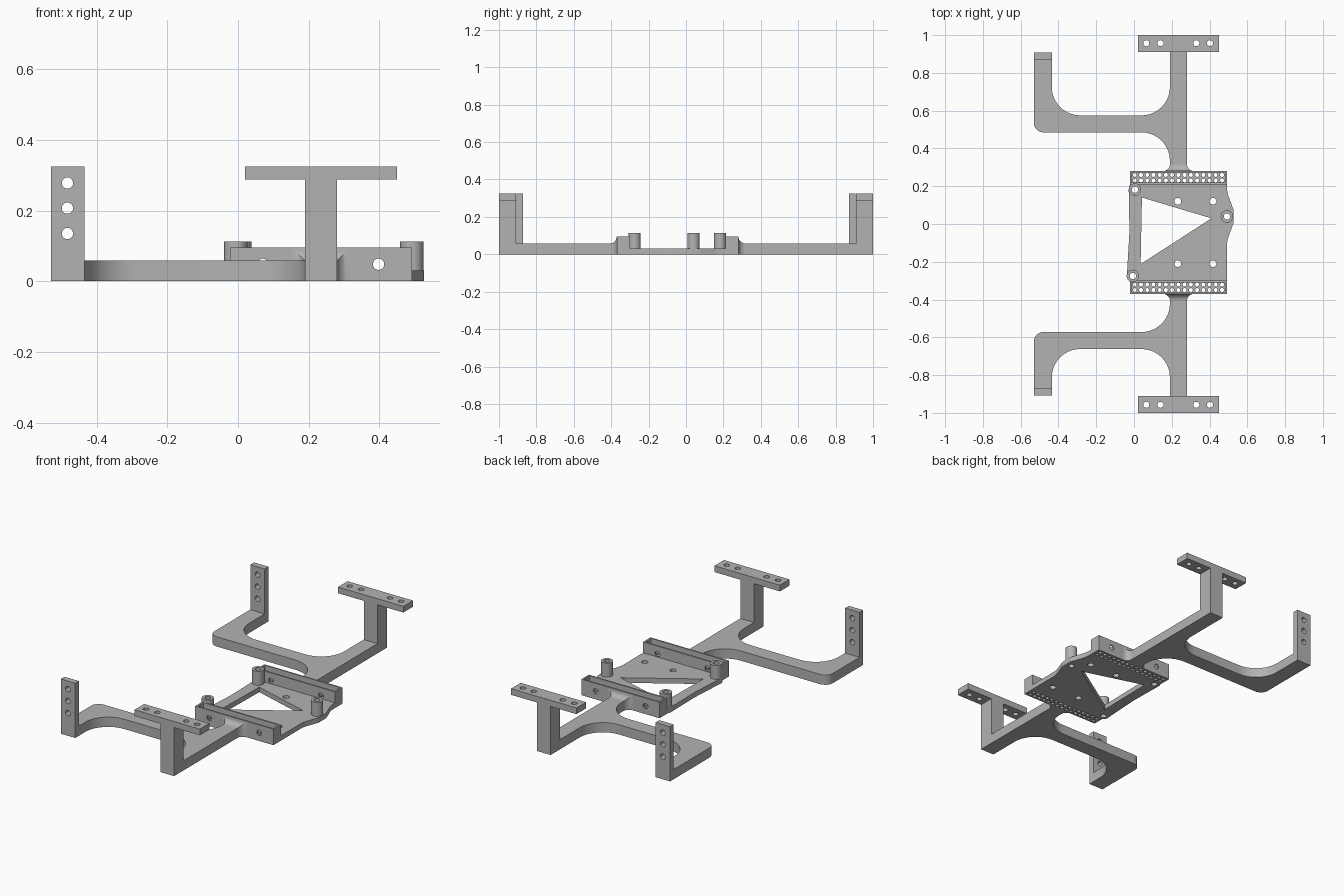
import bpy, bmesh, math
from mathutils import Vector, Matrix

default = bpy.data.objects.get("Cube")
if default:
    bpy.data.objects.remove(default, do_unlink=True)

grey = bpy.data.materials.new("neutral grey")
grey.use_nodes = True
grey.diffuse_color = (0.45, 0.45, 0.45, 1)
grey.node_tree.nodes["Principled BSDF"].inputs["Base Color"].default_value = (0.45, 0.45, 0.45, 1)


def finish(bm, name):
    bmesh.ops.recalc_face_normals(bm, faces=bm.faces)
    mesh = bpy.data.meshes.new(name)
    bm.to_mesh(mesh)
    bm.free()
    mesh.materials.append(grey)
    obj = bpy.data.objects.new(name, mesh)
    bpy.context.collection.objects.link(obj)
    return obj


def activate(obj):
    bpy.ops.object.select_all(action='DESELECT')
    obj.select_set(True)
    bpy.context.view_layer.objects.active = obj


def rounded(corners, steps=10):
    """Turn (x, y, radius) corners into an outline with filleted corners."""
    out = []
    for i, (x, y, r) in enumerate(corners):
        p = Vector((x, y))
        if not r:
            out.append(p)
            continue
        a = (Vector(corners[i - 1][:2]) - p).normalized()
        b = (Vector(corners[(i + 1) % len(corners)][:2]) - p).normalized()
        half = a.angle(b) / 2
        centre = p + (a + b).normalized() * r / math.sin(half)
        start = p + a * r / math.tan(half) - centre
        end = p + b * r / math.tan(half) - centre
        sweep = math.atan2(start.x * end.y - start.y * end.x, start.dot(end))
        for k in range(steps + 1):
            out.append(centre + Matrix.Rotation(sweep * k / steps, 2) @ start)
    return out


def prism(name, outline, z0, z1):
    bm = bmesh.new()
    face = bm.faces.new([bm.verts.new((p[0], p[1], z0)) for p in outline])
    up = bmesh.ops.extrude_face_region(bm, geom=[face])["geom"]
    bmesh.ops.translate(bm, vec=(0, 0, z1 - z0),
                        verts=[v for v in up if isinstance(v, bmesh.types.BMVert)])
    return finish(bm, name)


def box(name, x0, x1, y0, y1, z0, z1):
    return prism(name, [(x0, y0), (x1, y0), (x1, y1), (x0, y1)], z0, z1)


def rods(name, centres, r, length, axis='Z', sides=20):
    bm = bmesh.new()
    turn = Matrix.Rotation(math.pi / 2, 4, 'X') if axis == 'Y' else Matrix()
    for c in centres:
        bmesh.ops.create_cone(bm, cap_ends=True, segments=sides, radius1=r, radius2=r,
                              depth=length, matrix=Matrix.Translation(c) @ turn)
    return finish(bm, name)


def cut(obj, cutter):
    cutter.hide_render = True
    mod = obj.modifiers.new("cut", 'BOOLEAN')
    mod.operation = 'DIFFERENCE'
    mod.solver = 'EXACT'
    mod.object = cutter
    activate(obj)
    bpy.ops.object.modifier_apply(modifier=mod.name)
    bpy.data.objects.remove(cutter, do_unlink=True)


def smooth(obj):
    activate(obj)
    bpy.ops.object.shade_smooth_by_angle(angle=math.radians(30))


STEM0, STEM1 = 0.19, 0.28       # stem sides in x
SIDE0, SIDE1 = -0.53, -0.435    # side bracket in x
ARM_TOP, TOP = 0.058, 0.325


def flare(name, s, hub, r=0.037):
    """Concave blend that widens and raises the stem where it meets the rail."""
    bm = bmesh.new()
    rings = []
    for k in range(9):
        a = k / 8 * math.pi / 2
        f, t = r * (1 - math.sin(a)), r * (1 - math.cos(a))
        rings.append([bm.verts.new((x, s * (hub + t), z)) for x, z in (
            (STEM0 - f, 0), (STEM1 + f, 0), (STEM1 + f, ARM_TOP + f), (STEM0 - f, ARM_TOP + f))])
    for a, b in zip(rings, rings[1:]):
        for i in range(4):
            j = (i + 1) % 4
            bm.faces.new((a[i], a[j], b[j], b[i]))
    bm.faces.new(rings[0])
    bm.faces.new(rings[-1])
    return finish(bm, name)


for label, s, hub, b0 in (("back", 1, 0.28, 0.485), ("front", -1, 0.37, 0.572)):
    # branching arm
    b1 = b0 + 0.09
    corners = [(STEM0, hub, 0), (STEM0, b0, 0.15), (SIDE0, b0, 0.05), (SIDE0, 0.907, 0),
               (SIDE1, 0.907, 0), (SIDE1, b1, 0.15), (STEM0, b1, 0.15), (STEM0, 1, 0),
               (STEM1, 1, 0), (STEM1, hub, 0)]
    smooth(prism(label + "_arm", [(p.x, s * p.y) for p in rounded(corners)], 0, ARM_TOP))
    smooth(flare(label + "_arm_flare", s, hub))

    # side bracket with three holes
    bracket = box(label + "_side_bracket", SIDE0, SIDE1, s * 0.872, s * 0.907, ARM_TOP, TOP)
    cut(bracket, rods("cutter", [(-0.483, s * 0.89, z) for z in (0.135, 0.207, 0.278)],
                      0.016, 0.1, 'Y'))
    smooth(bracket)

    # end post and its mounting bar
    box(label + "_post", STEM0, STEM1, s * 0.91, s, ARM_TOP, 0.288)
    bar = box(label + "_mounting_bar", 0.02, 0.45, s * 0.91, s, 0.288, TOP)
    cut(bar, rods("cutter", [(x, s * 0.957, 0.3) for x in (0.065, 0.14, 0.33, 0.402)], 0.016, 0.2))
    smooth(bar)

    # hollow rail with a perforated floor and cross holes
    y0, y1 = hub - 0.07, hub
    mid = s * (y0 + y1) / 2
    rail = box(label + "_rail", -0.022, 0.492, s * y0, s * y1, 0, 0.095)
    cut(rail, box("cutter", -0.012, 0.482, s * (y0 + 0.009), s * (y1 - 0.009), 0.02, 0.2))
    cut(rail, rods("cutter", [(0.235 + 0.033 * i, mid + 0.0145 * j, 0)
                              for i in range(-7, 8) for j in (-1, 1)], 0.0105, 0.1, sides=12))
    cut(rail, rods("cutter", [(x, mid, 0.048) for x in (0.07, 0.398)], 0.016, 0.2, 'Y'))
    smooth(rail)

# base plate with triangular window
BOSSES = [(0.005, 0.182), (-0.006, -0.275), (0.492, 0.04)]
base = prism("base_plate", rounded([
    (-0.022, -0.3, 0), (0.492, -0.3, 0), (0.492, -0.09, 0.15), (0.527, 0.005, 0.04),
    (0.527, 0.075, 0.04), (0.492, 0.17, 0.15), (0.492, 0.21, 0), (-0.022, 0.21, 0),
    (-0.028, 0.18, 0), (-0.024, -0.04, 0.5), (-0.038, -0.275, 0)]), 0, 0.03)
cut(base, prism("cutter", [(0.042, 0.14), (0.41, 0.03), (0.035, -0.212)], -0.1, 0.1))
cut(base, rods("cutter", [(x, y, 0) for x in (0.232, 0.418) for y in (0.12, -0.21)], 0.018, 0.2))
cut(base, rods("cutter", [(x, y, 0) for x, y in BOSSES], 0.017, 0.2))
smooth(base)

# standoff bosses
for i, (x, y) in enumerate(BOSSES):
    boss = rods("boss_%d" % (i + 1), [(x, y, 0.0565)], 0.033, 0.113, sides=32)
    cut(boss, rods("cutter", [(x, y, 0.05)], 0.017, 0.4))
    smooth(boss)
